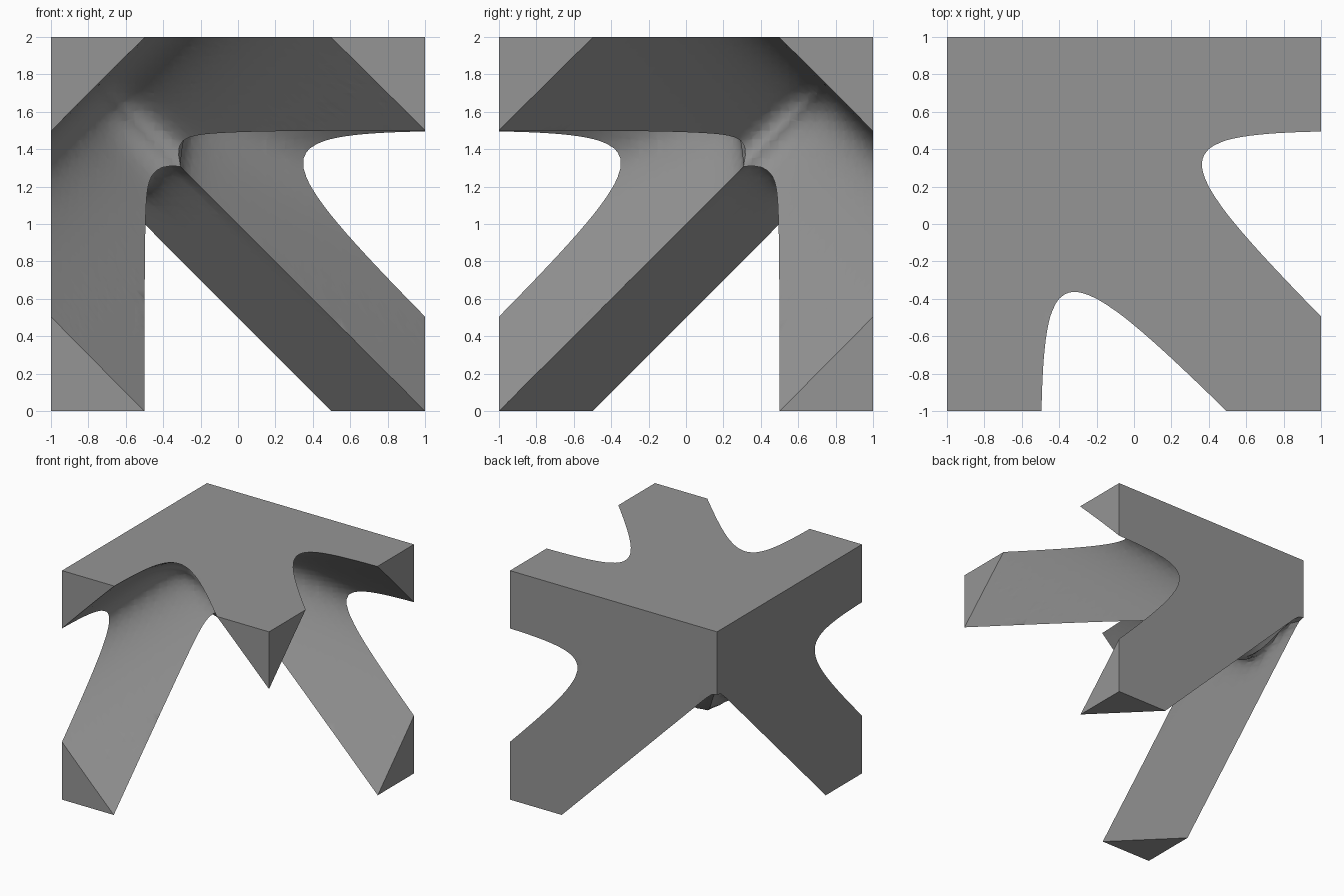
import bpy, bmesh, math
from itertools import permutations, product

if "Cube" in bpy.data.objects:
    bpy.data.objects.remove(bpy.data.objects["Cube"])

N = 40            # grid cells along each side of the 2-unit block
H = 2.0 / N


def blend(values, k):
    """Smooth union of several signed fields; larger k gives a tighter fillet."""
    low = min(values)
    return low - math.log(sum(math.exp(-k * (v - low)) for v in values)) / k


def field(a, b, c):
    """Struts radiating from the top back left corner; negative is inside.
    a, b, c are distances from that corner along +x, -y and -z."""
    # three diagonal struts lying on the top, back and left planes
    top = abs(a - b) + c - 0.5
    back = abs(a - c) + b - 0.5
    left = abs(b - c) + a - 0.5
    # two struts along the top edges
    edge_x, edge_y = b + c - 0.5, a + c - 0.5
    # broad web under the corner between the two descending struts
    k_web = 1.6 + 20 * math.exp(-15 * min(a, b)) + 12 * max(0, max(a, b) - 0.42)
    under = max(0, c - max(a, b))
    web = blend((back, left), k_web)
    diagonals = blend((web, top), 8 + 60 * under)
    return blend((diagonals, edge_x, edge_y), 4 + 60 * under)


def build_strut_corner():
    # sample the field, with a collapsed outer layer that makes flat caps
    pos, val = {}, {}
    for p in product(range(-1, N + 2), repeat=3):
        q = tuple(min(max(i, 0), N) * H for i in p)
        f = field(*q)
        if any(i < 0 or i > N for i in p):
            f = max(f, 1e-7)
        pos[p], val[p] = q, f

    verts, index, faces, seen = [], {}, [], set()

    def cut(p, q):
        t = val[p] / (val[p] - val[q])
        a, b, c = (round(u + (v - u) * t, 4) for u, v in zip(pos[p], pos[q]))
        if (a, b, c) not in index:
            index[(a, b, c)] = len(verts)
            verts.append((a - 1, 1 - b, 2 - c))
        return index[(a, b, c)]

    def add(*tri):
        key = tuple(sorted(tri))
        if len(set(tri)) == 3 and key not in seen:
            seen.add(key)
            faces.append(tri)

    # march through six tetrahedra per cell
    orders = list(permutations(range(3)))
    corners = list(product((0, 1), repeat=3))
    for cell in product(range(-1, N + 1), repeat=3):
        x, y, z = cell
        count = sum(val[(x + i, y + j, z + k)] < 0 for i, j, k in corners)
        if count in (0, 8):
            continue
        for order in orders:
            p = list(cell)
            tet = [cell]
            for axis in order:
                p[axis] += 1
                tet.append(tuple(p))
            ins = [v for v in tet if val[v] < 0]
            out = [v for v in tet if val[v] >= 0]
            if len(ins) == 1:
                add(*(cut(ins[0], o) for o in out))
            elif len(ins) == 3:
                add(*(cut(i, out[0]) for i in ins))
            elif len(ins) == 2:
                q = [cut(ins[0], out[0]), cut(ins[0], out[1]),
                     cut(ins[1], out[1]), cut(ins[1], out[0])]
                add(q[0], q[1], q[2])
                add(q[0], q[2], q[3])

    mesh = bpy.data.meshes.new("strut_corner")
    mesh.from_pydata(verts, [], faces)
    bm = bmesh.new()
    bm.from_mesh(mesh)
    bmesh.ops.remove_doubles(bm, verts=bm.verts, dist=0.0008)
    bmesh.ops.dissolve_degenerate(bm, edges=bm.edges, dist=0.0005)
    bmesh.ops.recalc_face_normals(bm, faces=bm.faces)
    if bm.calc_volume(signed=True) < 0:
        bmesh.ops.reverse_faces(bm, faces=bm.faces)
    bm.to_mesh(mesh)
    bm.free()
    obj = bpy.data.objects.new("strut_corner", mesh)
    bpy.context.collection.objects.link(obj)
    return obj


# single grey part
grey = bpy.data.materials.new("mid_grey")
grey.diffuse_color = (0.3, 0.3, 0.3, 1)
grey.use_nodes = True
grey.node_tree.nodes["Principled BSDF"].inputs["Base Color"].default_value = grey.diffuse_color
corner = build_strut_corner()
corner.data.materials.append(grey)
bpy.context.view_layer.objects.active = corner
corner.select_set(True)
bpy.ops.object.shade_smooth_by_angle(angle=math.radians(30))
